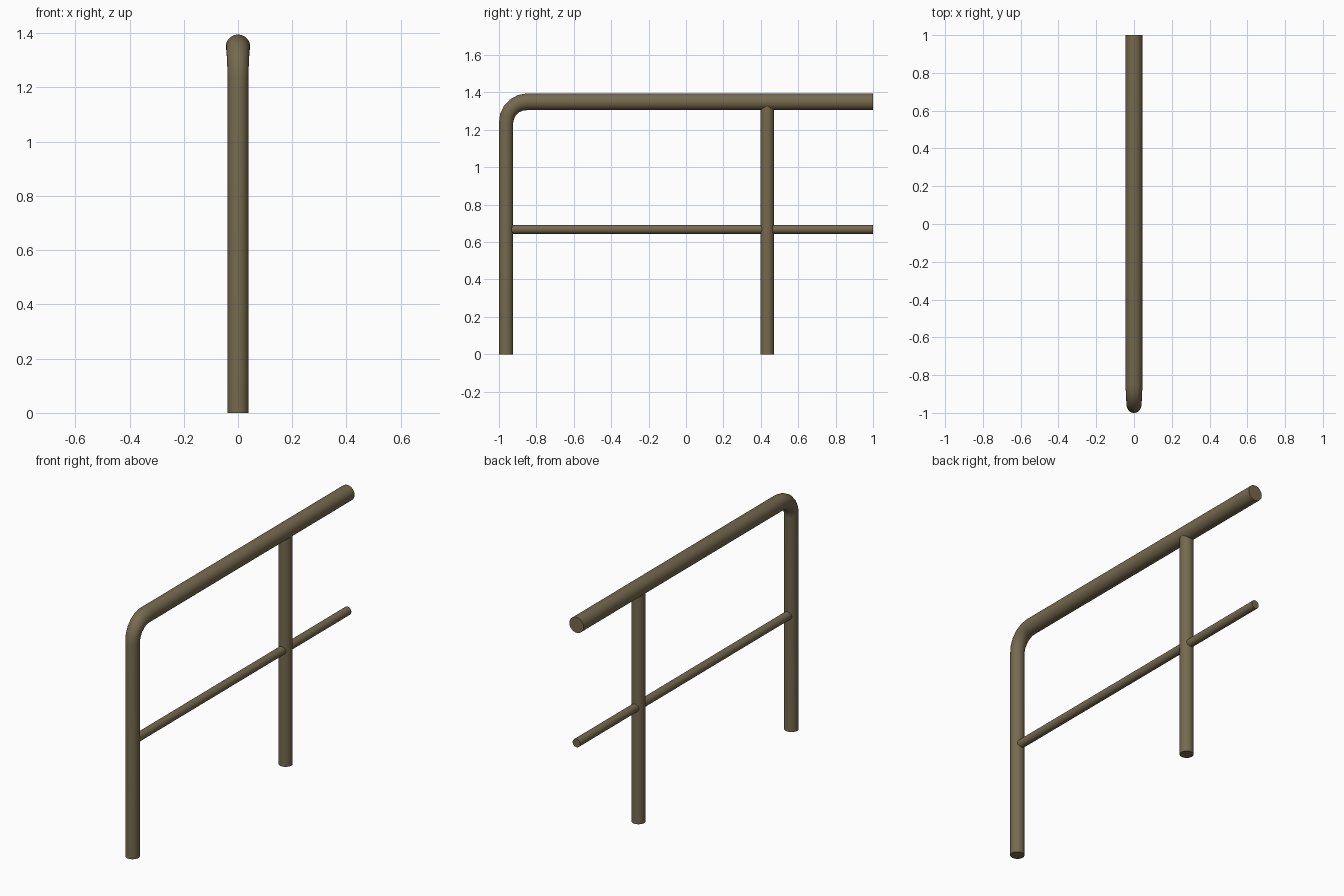
import bpy, bmesh, math
from mathutils import Vector

if "Cube" in bpy.data.objects:
    bpy.data.objects.remove(bpy.data.objects["Cube"])

metal = bpy.data.materials.new("olive_brown_metal")
metal.diffuse_color = (0.18, 0.143, 0.077, 1)
metal.use_nodes = True
metal.node_tree.nodes["Principled BSDF"].inputs["Base Color"].default_value = metal.diffuse_color
SIDES = 32


def tube(name, path):
    """Sweep a circle along (y, z, radius, tangent angle) stations and cap both ends."""
    bm = bmesh.new()
    rings = []
    for y, z, r, ang in path:
        # tangent lies in the YZ plane; 0 = along +y, 90 degrees = up
        normal = Vector((0, -math.sin(ang), math.cos(ang)))
        side = Vector((1, 0, 0))
        ring = []
        for i in range(SIDES):
            a = 2 * math.pi * i / SIDES
            ring.append(bm.verts.new(Vector((0, y, z)) + r * (math.cos(a) * side + math.sin(a) * normal)))
        rings.append(ring)
    for a, b in zip(rings, rings[1:]):
        for i in range(SIDES):
            j = (i + 1) % SIDES
            bm.faces.new((a[i], a[j], b[j], b[i]))
    bm.faces.new(rings[0])
    bm.faces.new(rings[-1])
    bmesh.ops.recalc_face_normals(bm, faces=bm.faces)
    mesh = bpy.data.meshes.new(name)
    bm.to_mesh(mesh)
    bm.free()
    obj = bpy.data.objects.new(name, mesh)
    bpy.context.collection.objects.link(obj)
    mesh.materials.append(metal)
    bpy.ops.object.select_all(action='DESELECT')
    obj.select_set(True)
    bpy.context.view_layer.objects.active = obj
    bpy.ops.object.shade_smooth_by_angle(angle=math.radians(40))
    return obj


UP = math.pi / 2
POST_R, RAIL_R = 0.038, 0.045
POST_Y, RAIL_Z, BEND = -0.962, 1.35, 0.112

# Front post, widening bend and top rail as one bent pipe
path = [(POST_Y, 0, POST_R, UP)]
steps = 5
for k in range(steps + 1):
    t = k / steps
    a = t * UP
    path.append((POST_Y + BEND * (1 - math.cos(a)),
                 RAIL_Z - BEND + BEND * math.sin(a),
                 POST_R + (RAIL_R - POST_R) * t, UP - a))
path.append((1.0, RAIL_Z, RAIL_R, 0))
tube("bent_handrail", path)

# Second upright under the top rail
tube("rear_post", [(0.434, 0, 0.037, UP), (0.434, 1.325, 0.037, UP)])

# Thin middle rail
tube("middle_rail", [(-0.95, 0.668, 0.024, 0), (1.0, 0.668, 0.024, 0)])
